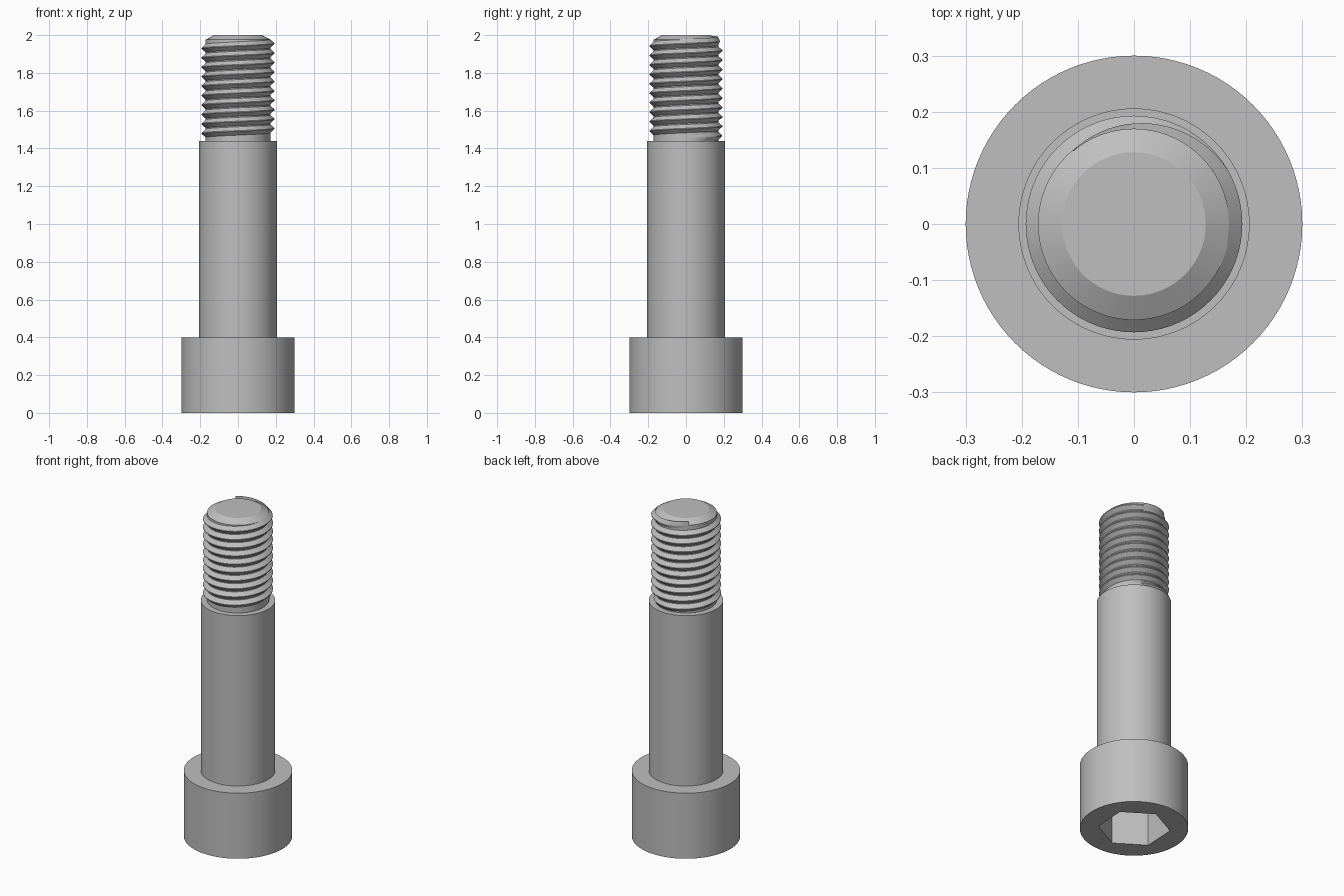
import bpy, bmesh, math
from mathutils import Matrix, Vector

SEGMENTS = 96

default = bpy.data.objects.get("Cube")
if default:
    bpy.data.objects.remove(default, do_unlink=True)

steel = bpy.data.materials.new("grey steel")
steel.use_nodes = True
GREY = (0.52, 0.52, 0.52, 1)
steel.diffuse_color = GREY
steel.node_tree.nodes["Principled BSDF"].inputs["Base Color"].default_value = GREY


def finish(bm, name):
    """Turn a bmesh into a named object in the steel material."""
    bmesh.ops.recalc_face_normals(bm, faces=bm.faces[:])
    mesh = bpy.data.meshes.new(name)
    bm.to_mesh(mesh)
    bm.free()
    mesh.materials.append(steel)
    obj = bpy.data.objects.new(name, mesh)
    bpy.context.collection.objects.link(obj)
    return obj


def select_only(obj):
    bpy.ops.object.select_all(action='DESELECT')
    obj.select_set(True)
    bpy.context.view_layer.objects.active = obj


def smooth(obj):
    select_only(obj)
    bpy.ops.object.shade_smooth_by_angle(angle=math.radians(22))


def turned(name, profile, segments=SEGMENTS, turn=0.0):
    """Solid of revolution from (radius, height) pairs, capped at both ends."""
    bm = bmesh.new()
    rings = []
    for r, z in profile:
        angles = [turn + math.tau * i / segments for i in range(segments)]
        rings.append([bm.verts.new((r * math.cos(a), r * math.sin(a), z)) for a in angles])
    for low, high in zip(rings, rings[1:]):
        for i in range(segments):
            j = (i + 1) % segments
            bm.faces.new((low[i], low[j], high[j], high[i]))
    bm.faces.new(rings[0][::-1])
    bm.faces.new(rings[-1])
    return finish(bm, name)


# Round head with a hexagonal socket in its underside
head = turned("head", [(0.3, 0), (0.3, 0.4)])
cutter = turned("socket_cutter", [(0.2, -0.1), (0.2, 0.24)], 6, math.radians(27))
cutter.hide_render = True
cut = head.modifiers.new("socket", 'BOOLEAN')
cut.operation = 'DIFFERENCE'
cut.solver = 'EXACT'
cut.object = cutter
select_only(head)
bpy.ops.object.modifier_apply(modifier=cut.name)
bpy.data.objects.remove(cutter, do_unlink=True)
smooth(head)

# Plain shoulder
smooth(turned("shoulder", [(0.206, 0.39), (0.206, 1.44)]))

# Threaded end: core with a chamfered tip
ROOT, CREST, PITCH = 0.171, 0.193, 0.05
smooth(turned("thread_core", [(ROOT, 1.43), (ROOT, 1.976), (0.128, 2.0)]))

# Helical ridge, fading into the core at both ends
START, END, FADE, STEP = 0, 3730, 100, 5
bm = bmesh.new()
sections = []
for degrees in range(START, END + 1, STEP):
    fade = min(1, (degrees - START) / FADE, (END - degrees) / FADE)
    crest = ROOT - 0.001 + (CREST - ROOT + 0.001) * fade
    z = 1.455 + PITCH * degrees / 360
    spin = Matrix.Rotation(math.radians(degrees), 3, 'Z')
    shape = [(ROOT - 0.002, -0.024), (crest, -0.002), (crest, 0.002), (ROOT - 0.002, 0.024)]
    sections.append([bm.verts.new(spin @ Vector((r, 0, z + dz))) for r, dz in shape])
for a, b in zip(sections, sections[1:]):
    for i in range(4):
        j = (i + 1) % 4
        bm.faces.new((a[i], b[i], b[j], a[j]))
bm.faces.new(sections[0])
bm.faces.new(sections[-1][::-1])
smooth(finish(bm, "thread_ridge"))
